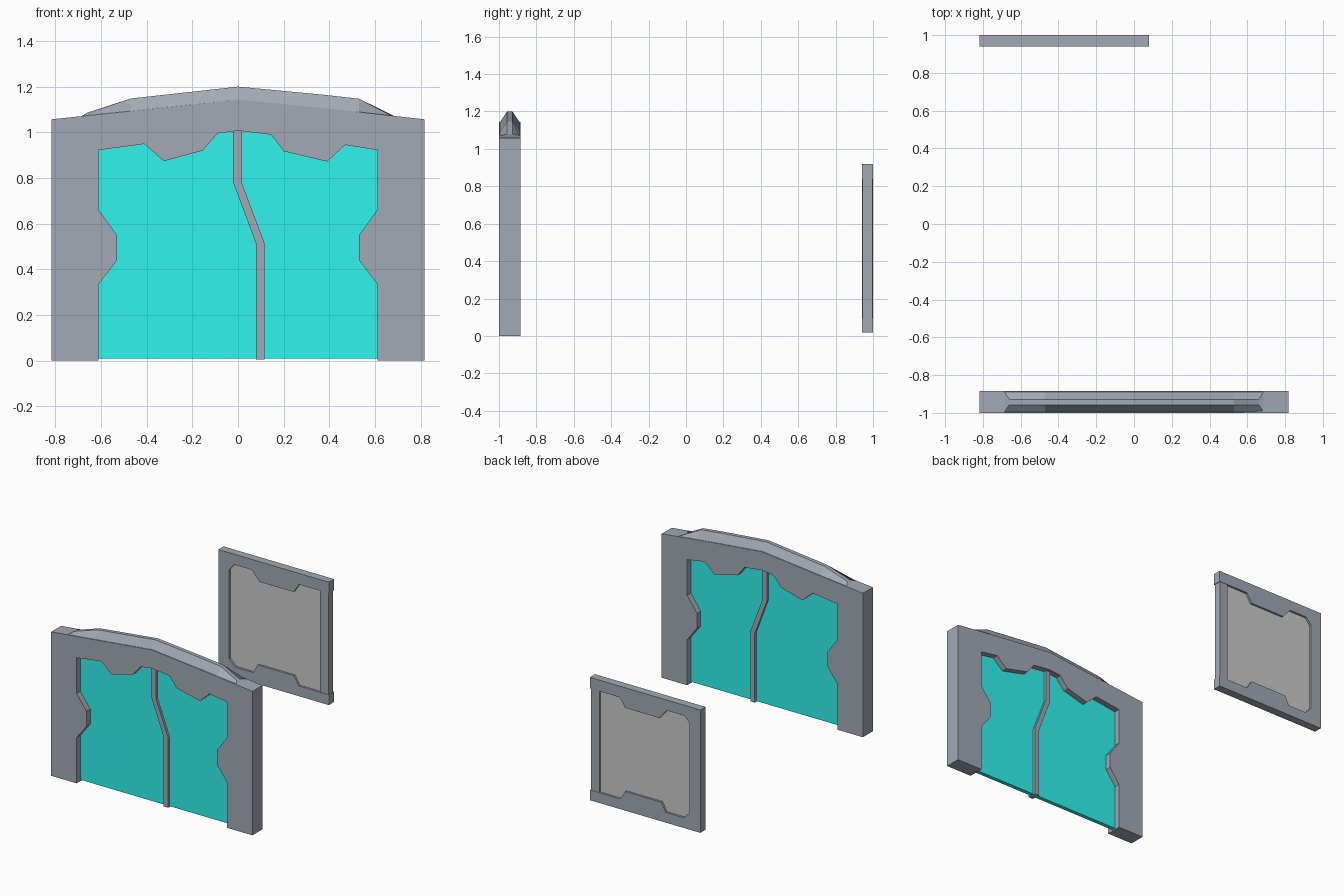
import bpy, bmesh


def material(name, rgb):
    m = bpy.data.materials.new(name)
    m.diffuse_color = (*rgb, 1)
    return m


slate = material("slate", (0.36, 0.40, 0.46))
teal = material("teal", (0.03, 0.90, 0.85))


def finish(name, bm, mat):
    bmesh.ops.recalc_face_normals(bm, faces=bm.faces)
    mesh = bpy.data.meshes.new(name)
    bm.to_mesh(mesh)
    bm.free()
    if mat:
        mesh.materials.append(mat)
    bpy.context.collection.objects.link(bpy.data.objects.new(name, mesh))


def prism(name, outline, y0, y1, mat=None):
    """Extrude an x/z outline along y."""
    bm = bmesh.new()
    face = bm.faces.new([bm.verts.new((x, y0, z)) for x, z in outline])
    new = bmesh.ops.extrude_face_region(bm, geom=[face])["geom"]
    verts = [g for g in new if isinstance(g, bmesh.types.BMVert)]
    bmesh.ops.translate(bm, verts=verts, vec=(0, y1 - y0, 0))
    finish(name, bm, mat)


def rect(x0, x1, z0, z1):
    return [(x0, z0), (x1, z0), (x1, z1), (x0, z1)]


# Gate frame: shallow arch outside, notched opening inside
outer = [(-0.817, 0), (-0.817, 1.057), (-0.40, 1.10), (0, 1.143),
         (0.43, 1.10), (0.817, 1.057), (0.817, 0)]
jamb = [(0.61, 0), (0.61, 0.335), (0.53, 0.44), (0.53, 0.55), (0.61, 0.66)]
lintel = [(0.61, 0.922), (0.47, 0.945), (0.39, 0.872), (0.20, 0.917),
          (0.145, 0.99), (0, 1.007), (-0.09, 0.995), (-0.155, 0.92),
          (-0.325, 0.874), (-0.41, 0.949), (-0.61, 0.922)]
left_jamb = [(-x, z) for x, z in reversed(jamb)]
prism("gate_frame", outer + jamb + lintel + left_jamb, -1.0, -0.885, slate)

# Glowing door sheet, kept inside the frame
prism("gate_panel", [(-0.63, 0.01), (0.63, 0.01), (0.63, 0.93), (0.4, 0.97),
                     (0, 1.02), (-0.4, 0.97), (-0.63, 0.93)],
      -0.957, -0.928, teal)

# Crooked divider between the two door leaves
prism("gate_divider", [(-0.021, 1.02), (-0.021, 0.78), (0.079, 0.512),
                       (0.079, 0.005), (0.115, 0.005), (0.115, 0.518),
                       (0.018, 0.775), (0.018, 1.02)], -0.975, -0.91, slate)

# Roof cap: tapered sections joined along x (base x, base z, ridge x, ridge z)
sections = [(-0.685, 1.071, -0.66, 1.086), (-0.47, 1.093, -0.47, 1.148),
            (0, 1.143, 0, 1.20), (0.37, 1.106, 0.37, 1.165),
            (0.53, 1.089, 0.53, 1.147), (0.685, 1.071, 0.66, 1.079)]
bm = bmesh.new()
rings = []
for bx, bz, rx, rz in sections:
    rings.append([bm.verts.new(p) for p in (
        (bx, -0.995, bz), (rx, -0.957, rz), (rx, -0.928, rz), (bx, -0.89, bz))])
for a, b in zip(rings, rings[1:]):
    for i in range(4):
        j = (i + 1) % 4
        bm.faces.new((a[i], a[j], b[j], b[i]))
bm.faces.new(rings[0])
bm.faces.new(rings[-1])
finish("roof_cap", bm, slate)

# Rear wall frame: C shape with notched bars, open at its right end
top_edge = [(0.08, 0.838), (-0.164, 0.838), (-0.205, 0.772), (-0.484, 0.772),
            (-0.545, 0.843), (-0.69, 0.843), (-0.73, 0.795)]
bottom_edge = [(-0.73, 0.143), (-0.68, 0.093), (-0.535, 0.093), (-0.50, 0.158),
               (-0.205, 0.158), (-0.164, 0.093), (0.08, 0.093)]
prism("wall_frame", [(0.08, 0.018), (-0.817, 0.018), (-0.817, 0.92),
                     (0.08, 0.92)] + top_edge + bottom_edge, 0.94, 1.0, slate)

# Slightly inset end post closing the C, and the plain infill sheet
prism("wall_end_post", rect(0.006, 0.075, 0.08, 0.85), 0.943, 0.997, slate)
prism("wall_infill", rect(-0.75, 0.02, 0.08, 0.86), 0.955, 0.985)
